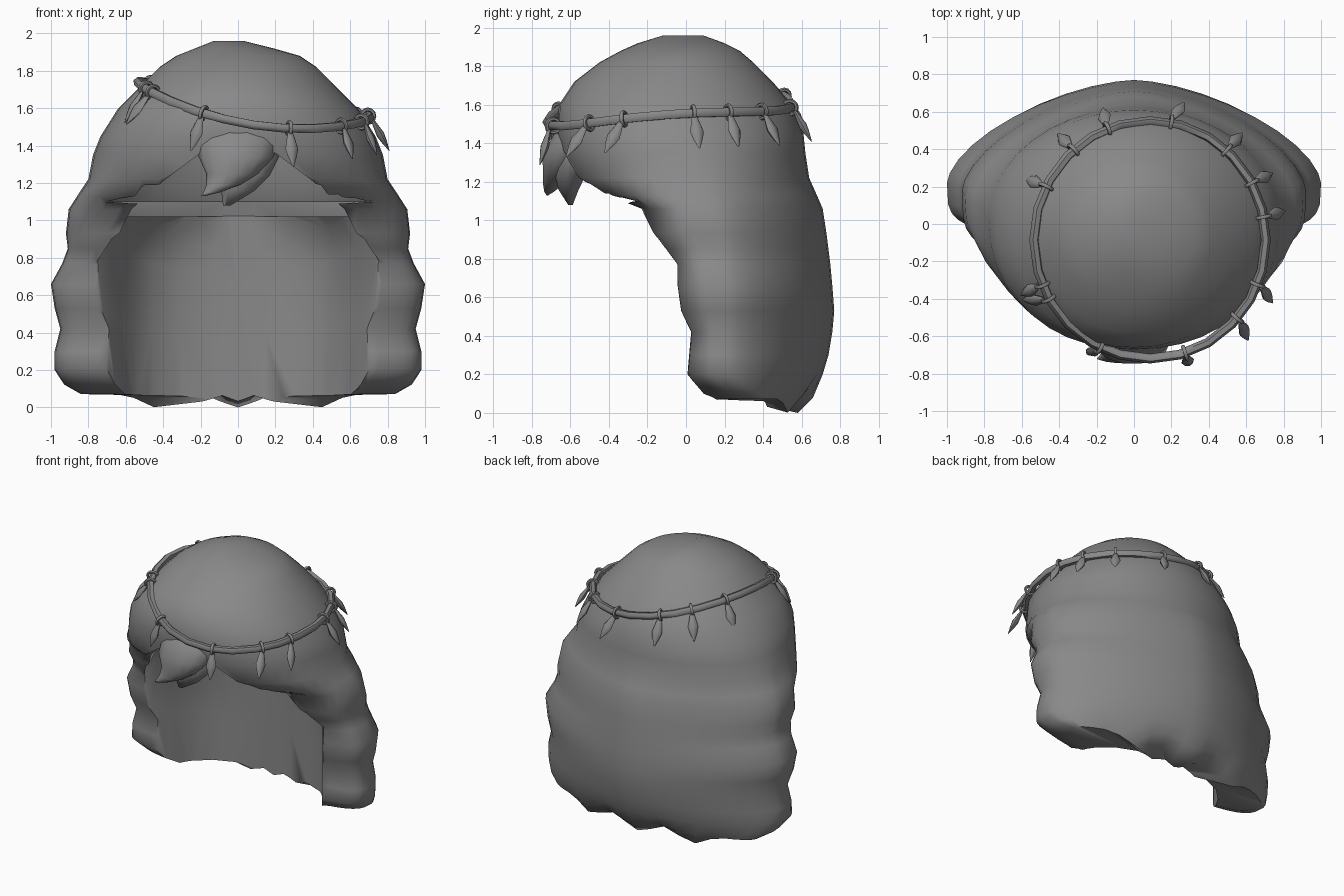
import bpy, bmesh, random
from math import cos, sin, pi, radians, atan2
from mathutils import Vector, Matrix

random.seed(4)
if "Cube" in bpy.data.objects:
    bpy.data.objects.remove(bpy.data.objects["Cube"], do_unlink=True)

grey = bpy.data.materials.new("mid_grey")
grey.use_nodes = True
grey.diffuse_color = (0.25, 0.25, 0.25, 1)
grey.node_tree.nodes["Principled BSDF"].inputs["Base Color"].default_value = (0.25, 0.25, 0.25, 1)


def finish(obj, angle=50):
    bpy.ops.object.select_all(action='DESELECT')
    obj.select_set(True)
    bpy.context.view_layer.objects.active = obj
    obj.data.materials.clear()
    obj.data.materials.append(grey)
    bpy.ops.object.shade_smooth_by_angle(angle=radians(angle))
    return obj


def loft(name, rings):
    """Skin a list of equal-length point rings and close both ends with fans."""
    bm = bmesh.new()
    loops = [[bm.verts.new(p) for p in ring] for ring in rings]
    n = len(loops[0])
    for a, b in zip(loops, loops[1:]):
        for i in range(n):
            j = (i + 1) % n
            bm.faces.new((a[i], a[j], b[j], b[i]))
    for loop in (loops[0], loops[-1]):
        tip = bm.verts.new(sum((v.co for v in loop), Vector()) / n)
        for i in range(n):
            bm.faces.new((loop[i], loop[(i + 1) % n], tip))
    bmesh.ops.recalc_face_normals(bm, faces=bm.faces)
    mesh = bpy.data.meshes.new(name)
    bm.to_mesh(mesh)
    bm.free()
    obj = bpy.data.objects.new(name, mesh)
    bpy.context.collection.objects.link(obj)
    return obj


def oval(z, half, front, mid, back, e_front=2.0, e_back=2.0, cx=0.0, n=40):
    """Horizontal ring whose front and back halves differ in depth and squareness."""
    pts = []
    for i in range(n):
        c, s = cos(2 * pi * i / n), sin(2 * pi * i / n)
        e = e_back if s > 0 else e_front
        x = half * abs(c) ** (2 / e) * (1 if c > 0 else -1)
        y = mid + (back - mid if s > 0 else front - mid) * abs(s) ** (2 / e)
        pts.append(Vector((cx + x, y, z)))
    return pts


def subtract(target, cutter):
    cutter.hide_render = True
    mod = target.modifiers.new("cut", 'BOOLEAN')
    mod.operation, mod.solver, mod.object = 'DIFFERENCE', 'EXACT', cutter
    bpy.context.view_layer.objects.active = target
    bpy.ops.object.modifier_apply(modifier="cut")
    bpy.data.objects.remove(cutter, do_unlink=True)


# Hair: height, half width, front, middle, back, front and back squareness
skirt = [
    (0.00, .84, .13, .35, .58, 3, 1.7), (0.08, .93, .05, .28, .66, 3.5, 1.6),
    (0.20, .98, -.01, .22, .71, 4, 1.6), (0.30, .98, .00, .22, .74, 4, 1.6),
    (0.42, .95, .01, .22, .76, 4, 1.6), (0.53, .98, -.05, .22, .77, 4, 1.6),
    (0.66, 1.0, -.07, .22, .76, 4, 1.6), (0.77, .94, -.08, .20, .75, 4, 1.6),
    (0.85, .91, -.14, .20, .74, 4, 1.6), (0.93, .92, -.19, .18, .73, 4, 1.6),
    (1.06, .905, -.27, .15, .71, 3, 1.6),
]
dome = [
    (1.13, .86, -.45, .12, .68, 2.8, 1.7), (1.22, .80, -.61, .08, .64, 2.4, 1.8),
    (1.35, .775, -.65, .02, .62, 2.2), (1.45, .735, -.67, -.02, .61, 2.2),
    (1.60, .64, -.66, -.05, .55, 2.1), (1.72, .52, -.58, -.05, .45, 2),
    (1.82, .42, -.45, -.05, .35, 2), (1.88, .33, -.34, -.04, .28, 2),
    (1.92, .21, -.25, -.03, .2, 2, 2, -.02), (1.96, .08, -.12, -.01, .09, 2, 2, -.05),
]
rings = [oval(*r) for r in skirt + dome]
# Wavy hem
for ring, weight in zip(rings, (1, 0.6)):
    for p in ring:
        p.z += weight * 0.04 * (1 - cos(2 * pi * min(abs(p.x), 0.6) / 0.43))
hair = loft("hair", rings)

# Face opening: an arch that flares at the side locks and narrows to the back wall
side = [(.64, -.3), (.65, .5), (.65, .9), (.57, 1.06), (.40, 1.21), (.2, 1.36)]
arch = side + [(-x, z) for x, z in reversed(side)]
depth = [(-1, 1, 1), (-.17, 1, 1), (-.05, 1.16, 1), (.02, 1.07, .98), (.12, .97, .95),
         (.24, .86, .9), (.34, .7, .85), (.40, .48, .82), (.43, .22, .8)]
subtract(hair, loft("opening_cutter", [[Vector((x * sx, y, z * sz)) for x, z in arch]
                                       for y, sx, sz in depth]))

# Hollow crown: the dome rows again, one shell thickness smaller
shell = 0.03
hollow = [oval(1.02, .62, -.02, .15, .42, 2.5)]
hollow += [oval(z - shell, half - shell, front + shell, mid, back - shell, *rest)
           for z, half, front, mid, back, *rest in dome]
subtract(hair, loft("crown_cutter", hollow))
finish(hair, 60)


# Forelocks: flattened tapering locks swept along short paths
def forelock(name, path):
    return finish(loft(name, [oval(z, r, y - r * .6, y, y + r * .6, cx=x, n=14)
                              for x, y, z, r in path]), 60)


forelock("front_forelock", [(.0, -.50, 1.55, .18), (.0, -.56, 1.44, .22), (-.01, -.63, 1.34, .20),
                            (-.03, -.66, 1.25, .14), (-.08, -.69, 1.19, .09),
                            (-.14, -.71, 1.15, .045), (-.19, -.72, 1.13, .008)])
forelock("rear_forelock", [(.02, -.50, 1.48, .18), (.03, -.56, 1.34, .19), (.03, -.60, 1.24, .14),
                           (.0, -.61, 1.16, .09), (-.06, -.60, 1.08, .02)])


# Headband: tilted loop around the crown
def band_point(t):
    return Vector((0.085 + 0.62 * cos(t), -0.085 + 0.635 * sin(t),
                   1.6 + 0.045 * sin(t) - 0.095 * cos(t) + 0.045 * cos(2 * t)))


curve = bpy.data.curves.new("headband", 'CURVE')
curve.dimensions = '3D'
curve.bevel_depth, curve.bevel_resolution = 0.026, 1
spline = curve.splines.new('POLY')
count = 24
spline.points.add(count - 1)
for i, p in enumerate(spline.points):
    p.co = (*band_point(2 * pi * i / count), 1)
spline.use_cyclic_u = True
band = bpy.data.objects.new("headband", curve)
bpy.context.collection.objects.link(band)
bpy.ops.object.select_all(action='DESELECT')
band.select_set(True)
bpy.context.view_layer.objects.active = band
bpy.ops.object.convert(target='MESH')
finish(band, 60)

# Tooth pendants, each hung from a small loop
spots = [(-.55, .24), (-.38, .46), (-.17, .58), (.2, .56), (.5, .4), (.63, .22), (.7, .04),
         (.68, -.33), (.55, -.5), (.27, -.68), (-.2, -.69), (-.48, -.41), (-.53, -.34)]
profile = [(0.0, .014), (-.03, .022), (-.09, .036), (-.13, .026), (-.19, .003)]
for i, (x, y) in enumerate(spots):
    t = atan2((y + .085) / .635, (x - .085) / .62)
    centre = band_point(t)
    tangent = (band_point(t + .02) - band_point(t - .02)).normalized()
    outward = Vector((cos(t), sin(t), 0))
    bpy.ops.mesh.primitive_torus_add(major_segments=12, minor_segments=6, major_radius=.036,
                                     minor_radius=.011, location=centre,
                                     rotation=tangent.to_track_quat('Z', 'Y').to_euler())
    loop = bpy.context.object
    loop.name = f"pendant_loop_{i + 1}"
    finish(loop, 60)
    tooth = loft(f"tooth_{i + 1}", [oval(z, r, -r * .6, 0, r * .6, n=8) for z, r in profile])
    reach = .2 if sin(t) < -.7 else .55
    lean = -outward * (reach + random.uniform(0, .1)) + tangent * random.uniform(-.1, .4)
    up = (Vector((0, 0, 1)) + lean).normalized()
    across = outward.cross(up).normalized()
    axes = Matrix((across, up.cross(across), up)).transposed()
    tooth.matrix_world = Matrix.Translation(centre + outward * .015 - up * .022) @ axes.to_4x4()
    finish(tooth, 50)
